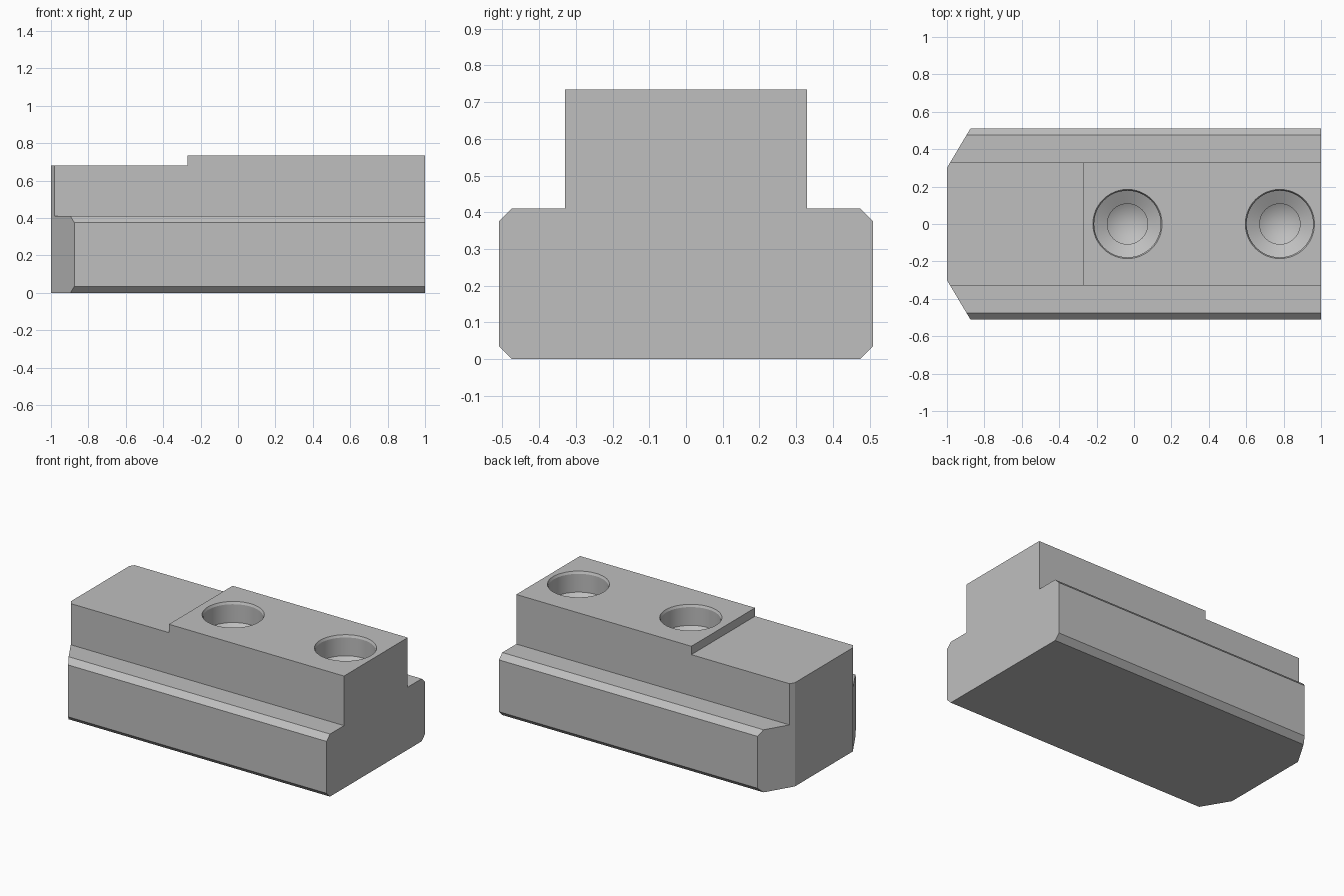
import bpy, bmesh, math
from mathutils import Matrix, Vector

if "Cube" in bpy.data.objects:
    bpy.data.objects.remove(bpy.data.objects["Cube"], do_unlink=True)

steel = bpy.data.materials.new("grey steel")
steel.use_nodes = True
GREY = (0.52, 0.52, 0.52, 1)
steel.diffuse_color = GREY
steel.node_tree.nodes["Principled BSDF"].inputs["Base Color"].default_value = GREY


def finish(bm, name):
    bmesh.ops.recalc_face_normals(bm, faces=bm.faces)
    mesh = bpy.data.meshes.new(name)
    bm.to_mesh(mesh)
    bm.free()
    mesh.materials.append(steel)
    obj = bpy.data.objects.new(name, mesh)
    bpy.context.collection.objects.link(obj)
    return obj


# T-shaped bar extruded along x
half = [(0.475, 0), (0.51, 0.035), (0.51, 0.375), (0.475, 0.41), (0.33, 0.41), (0.33, 0.735)]
outline = half + [(-y, z) for y, z in reversed(half)]
bm = bmesh.new()
section = bm.faces.new([bm.verts.new((-1, y, z)) for y, z in outline])
swept = bmesh.ops.extrude_face_region(bm, geom=[section])["geom"]
bmesh.ops.translate(bm, vec=(2, 0, 0), verts=[v for v in swept if isinstance(v, bmesh.types.BMVert)])
bmesh.ops.recalc_face_normals(bm, faces=bm.faces)

# Slanted corners at the -x end
for side in (1, -1):
    cut = bmesh.ops.bisect_plane(
        bm, geom=bm.verts[:] + bm.edges[:] + bm.faces[:], dist=1e-5,
        plane_co=(-1, side * 0.3, 0), plane_no=Vector((-0.21, side * 0.125, 0)).normalized(),
        clear_outer=True)["geom_cut"]
    bmesh.ops.holes_fill(bm, edges=[e for e in cut if isinstance(e, bmesh.types.BMEdge)], sides=0)
block = finish(bm, "slot_block")

# Cutter for the lowered top
bm = bmesh.new()
bmesh.ops.create_cube(bm, size=1, matrix=Matrix.Translation((-0.77, 0, 0.78)) @ Matrix.Diagonal((1, 1, 0.2, 1)))
cutters = [finish(bm, "step_cutter")]

# Cutters for the countersunk, stepped, blind holes (radius, height)
profile = [(0, 0.8), (0.185, 0.8), (0.185, 0.735), (0.178, 0.72), (0.178, 0.6),
           (0.108, 0.56), (0.108, 0.26), (0, 0.195)]
for x in (-0.035, 0.78):
    bm = bmesh.new()
    verts = [bm.verts.new((r, 0, z)) for r, z in profile]
    edges = [bm.edges.new(pair) for pair in zip(verts, verts[1:])]
    bmesh.ops.spin(bm, geom=verts + edges, cent=(0, 0, 0), axis=(0, 0, 1),
                   angle=math.tau, steps=48, use_merge=True)
    bmesh.ops.remove_doubles(bm, verts=bm.verts, dist=1e-4)
    bmesh.ops.translate(bm, vec=(x, 0, 0), verts=bm.verts)
    cutters.append(finish(bm, "hole_cutter"))

# Cut, then drop the cutters
bpy.ops.object.select_all(action="DESELECT")
bpy.context.view_layer.objects.active = block
block.select_set(True)
for cutter in cutters:
    mod = block.modifiers.new("cut", "BOOLEAN")
    mod.operation = "DIFFERENCE"
    mod.solver = "EXACT"
    mod.object = cutter
    bpy.ops.object.modifier_apply(modifier=mod.name)
    bpy.data.objects.remove(cutter, do_unlink=True)
bpy.ops.object.shade_smooth_by_angle(angle=math.radians(20))
